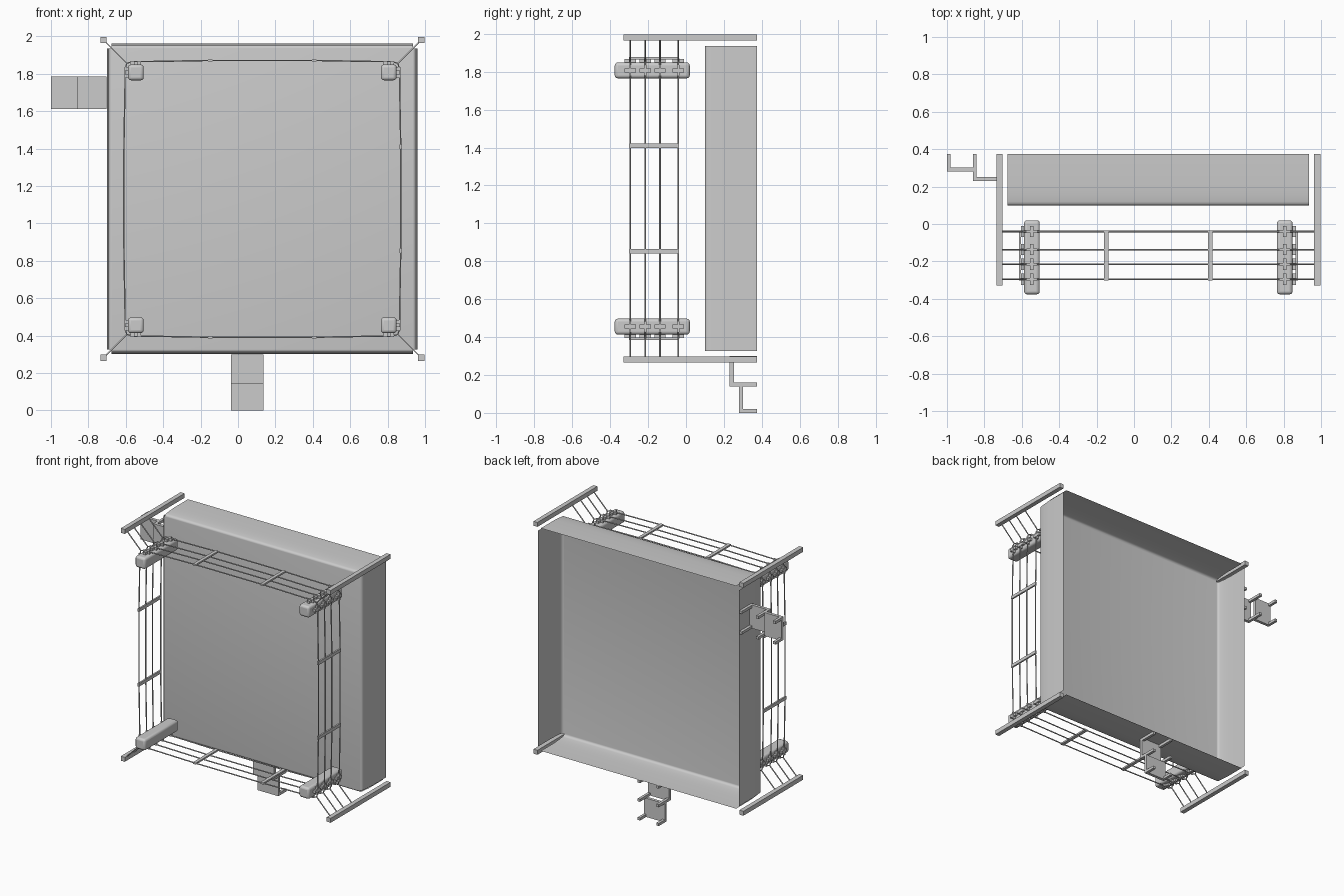
import bpy, bmesh, math

if "Cube" in bpy.data.objects:
    bpy.data.objects.remove(bpy.data.objects["Cube"])

CX, CZ = 0.13, 1.131            # centre of the square frame
LEVELS = [-0.295, -0.215, -0.137, -0.04]   # depth of each wire


def place(u, v, y, k):
    """u = outward, v = along the side; k = quarter turns about the frame centre."""
    for _ in range(k):
        u, v = -v, u
    return (CX + u, y, CZ + v)


def finish(name, bm, angle=None):
    bmesh.ops.recalc_face_normals(bm, faces=bm.faces)
    me = bpy.data.meshes.new(name)
    bm.to_mesh(me)
    bm.free()
    ob = bpy.data.objects.new(name, me)
    bpy.context.collection.objects.link(ob)
    if angle:
        bpy.ops.object.select_all(action='DESELECT')
        ob.select_set(True)
        bpy.context.view_layer.objects.active = ob
        bpy.ops.object.shade_smooth_by_angle(angle=math.radians(angle))
    return ob


def add_box(bm, u, v, y, k):
    a, b = place(u[0], v[0], y[0], k), place(u[1], v[1], y[1], k)
    verts = bmesh.ops.create_cube(bm, size=1)['verts']
    for w in verts:
        w.co = [(a[i] + b[i]) / 2 + w.co[i] * abs(b[i] - a[i]) for i in range(3)]


def wire(name, pts, closed, radius=0.0042):
    cu = bpy.data.curves.new(name, 'CURVE')
    cu.dimensions = '3D'
    cu.bevel_depth = radius
    cu.bevel_resolution = 1
    cu.use_fill_caps = True
    sp = cu.splines.new('POLY')
    sp.points.add(len(pts) - 1)
    for p, co in zip(sp.points, pts):
        p.co = (*co, 1)
    sp.use_cyclic_u = closed
    ob = bpy.data.objects.new(name, cu)
    bpy.context.collection.objects.link(ob)


# Sheet panel with four rolled flanges, open at the corners and the back
bm = bmesh.new()
H = 0.805
profile = [(H, 0.100), (0.813, 0.102), (0.819, 0.109), (0.822, 0.12),
           (0.826, 0.16), (0.83, 0.21), (0.83, 0.374)]
bm.faces.new([bm.verts.new(place(u, v, 0.1, 0))
              for u, v in ((-H, -H), (H, -H), (H, H), (-H, H))])
for k in range(4):
    rows = [[bm.verts.new(place(u, s * H, y, k)) for s in (-1, 1)] for u, y in profile]
    for a, b in zip(rows, rows[1:]):
        bm.faces.new((a[0], a[1], b[1], b[0]))
bmesh.ops.remove_doubles(bm, verts=bm.verts, dist=1e-4)
finish('sheet_panel', bm, 50)

# Corner posts, rounded blocks, wire holders and spacers for each side
for k in range(4):
    bm = bmesh.new()
    add_box(bm, (0.833, 0.866), (0.833, 0.866), (-0.33, 0.375), k)
    finish(f'corner_post_{k}', bm)

    bm = bmesh.new()
    add_box(bm, (0.634, 0.718), (0.634, 0.718), (-0.376, 0.02), k)
    ob = finish(f'corner_block_{k}', bm, 40)
    bev = ob.modifiers.new('round', 'BEVEL')
    bev.width = 0.016
    bev.segments = 3

    bm = bmesh.new()
    for y in LEVELS:
        for v in (-0.676, 0.676):
            add_box(bm, (0.71, 0.735), (v - 0.01, v + 0.01), (y - 0.03, y + 0.03), k)
            add_box(bm, (0.715, 0.738), (v - 0.028, v + 0.028), (y - 0.006, y + 0.006), k)
    finish(f'wire_holders_{k}', bm)

    bm = bmesh.new()
    for v in (-0.278, 0.278):
        add_box(bm, (0.734, 0.746), (v - 0.012, v + 0.012), (-0.302, -0.036), k)
    finish(f'wire_spacers_{k}', bm)

# Wire loops around the frame, and diagonal stays to the posts
side = [(0.734, -0.69), (0.734, -0.62), (0.740, -0.278),
        (0.740, 0.278), (0.734, 0.62), (0.734, 0.69), (0.725, 0.725)]
for i, y in enumerate(LEVELS):
    wire(f'wire_loop_{i}', [place(u, v, y, k) for k in range(4) for u, v in side], True)
    for k in range(4):
        wire(f'corner_stay_{i}_{k}', [place(0.722, 0.722, y, k), place(0.84, 0.84, y, k)], False)

# Stepped brackets: plates with pairs of prongs reaching back
for name, k, c in (('side_bracket', 2, -0.567), ('bottom_bracket', 3, -0.08)):
    bm = bmesh.new()
    lo, hi = c - 0.087, c + 0.087
    add_box(bm, (0.832, 0.991), (lo, hi), (0.23, 0.252), k)
    add_box(bm, (0.991, 1.131), (lo, hi), (0.28, 0.302), k)
    for u, y in ((0.832, 0.23), (0.971, 0.23), (1.111, 0.28)):
        for v in (lo, hi - 0.02):
            add_box(bm, (u, u + 0.02), (v, v + 0.02), (y, 0.374), k)
    finish(name, bm)
